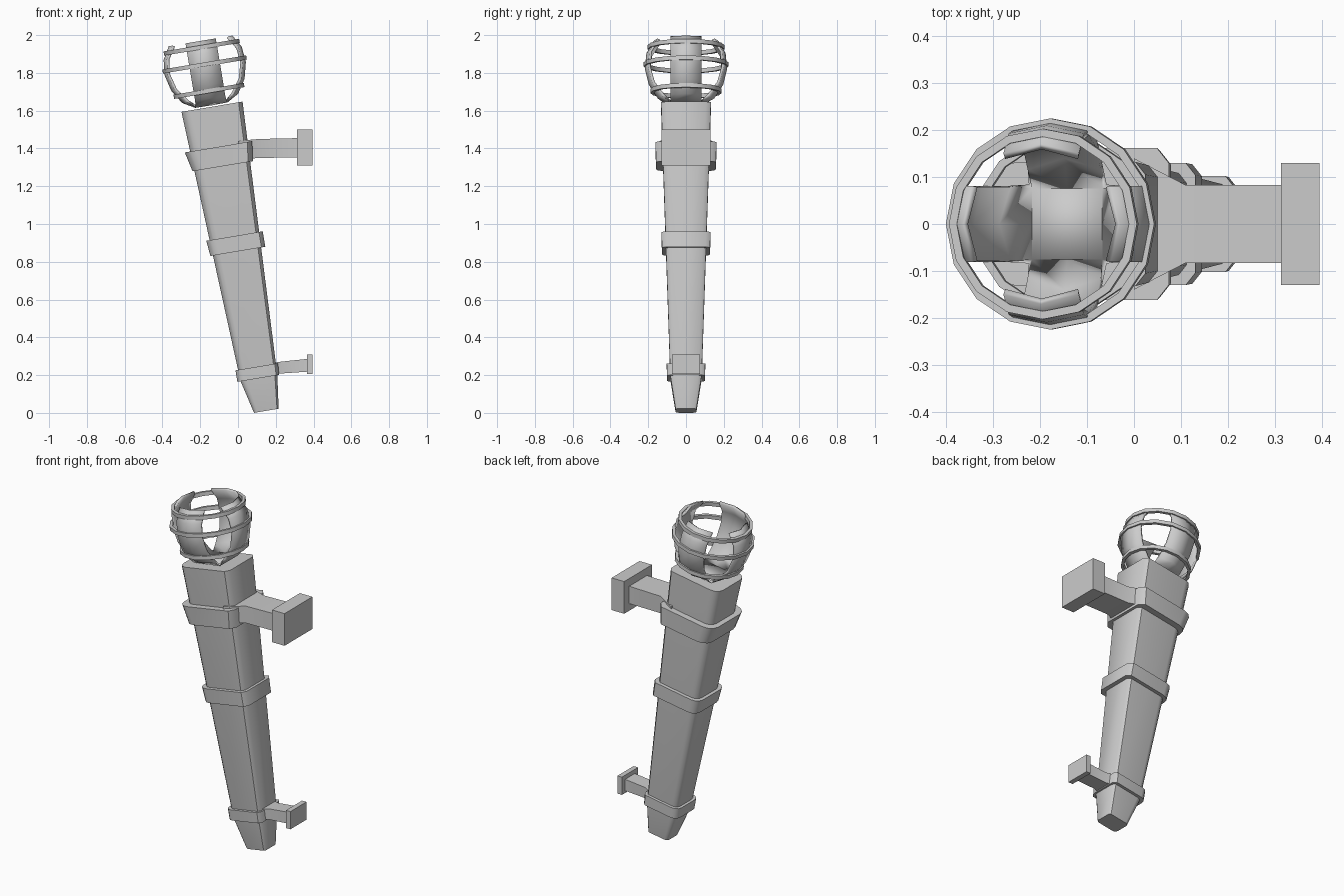
import bpy, bmesh, math
from mathutils import Vector

if "Cube" in bpy.data.objects:
    bpy.data.objects.remove(bpy.data.objects["Cube"])

TILT = math.radians(9.5)
BASE = Vector((0.148, 0, 0.011))


def finish(bm, name, tilted=True, smooth=True):
    bmesh.ops.remove_doubles(bm, verts=bm.verts, dist=1e-5)
    bmesh.ops.recalc_face_normals(bm, faces=bm.faces)
    mesh = bpy.data.meshes.new(name)
    bm.to_mesh(mesh)
    bm.free()
    ob = bpy.data.objects.new(name, mesh)
    bpy.context.collection.objects.link(ob)
    if tilted:
        ob.location = BASE
        ob.rotation_euler = (0, -TILT, 0)
    if smooth:
        bpy.ops.object.select_all(action='DESELECT')
        ob.select_set(True)
        bpy.context.view_layer.objects.active = ob
        bpy.ops.object.shade_smooth_by_angle(angle=math.radians(40))
    return ob


def loft(name, rings, tilted=True, closed=False):
    bm = bmesh.new()
    rows = [[bm.verts.new(p) for p in r] for r in rings]
    n = len(rows[0])
    pairs = list(zip(rows, rows[1:]))
    if closed:
        pairs.append((rows[-1], rows[0]))
    else:
        bm.faces.new(rows[0])
        bm.faces.new(rows[-1])
    for a, b in pairs:
        for i in range(n):
            j = (i + 1) % n
            bm.faces.new((a[i], a[j], b[j], b[i]))
    return finish(bm, name, tilted)


def section(h, xl, xr, y):
    # Small bevels toward the wall, rounder corners on the outer side
    r = 0.38 * y
    c = 0.2 * y
    half = [(xr, y - c), (xr - 0.8 * c, y), (xl + r, y)]
    half += [(xl + r * (1 - math.sin(a)), y - r * (1 - math.cos(a)))
             for a in (math.pi / 6, math.pi / 3, math.pi / 2)]
    return [(x, v, h) for x, v in half] + [(x, -v, h) for x, v in reversed(half)]


def rect(x, y, z0, z1):
    return [(x, -y, z0), (x, y, z0), (x, y, z1), (x, -y, z1)]


# Tapered shaft
loft("shaft", [section(0, -0.064, 0.068, 0.055),
               section(0.178, -0.107, 0.091, 0.083),
               section(1.635, -0.18, 0.148, 0.132)])

# Clamping bands
loft("upper_band", [section(1.315, -0.174, 0.15, 0.158),
                    section(1.42, -0.198, 0.163, 0.162)])
loft("middle_band", [section(0.857, -0.155, 0.14, 0.127),
                     section(0.94, -0.163, 0.14, 0.13)])
loft("lower_band", [section(0.176, -0.124, 0.1, 0.1),
                    section(0.238, -0.124, 0.104, 0.102)])

# Arms and wall plates
loft("upper_arm", [rect(0.0, 0.14, 1.34, 1.44), rect(0.11, 0.083, 1.35, 1.45),
                   rect(0.33, 0.083, 1.352, 1.455)], tilted=False)
loft("upper_wall_plate", [rect(0.313, 0.13, 1.31, 1.50),
                          rect(0.395, 0.13, 1.31, 1.50)], tilted=False)
loft("lower_arm", [rect(0.15, 0.08, 0.2, 0.26), rect(0.235, 0.045, 0.209, 0.272),
                   rect(0.38, 0.045, 0.219, 0.287)], tilted=False)
loft("lower_wall_plate", [rect(0.366, 0.075, 0.205, 0.31),
                          rect(0.395, 0.075, 0.205, 0.31)], tilted=False)

# Basket: four curved straps rising from a square floor
CX, W = -0.018, 0.08
profile = [(0.145, 1.685), (0.19, 1.755), (0.211, 1.84), (0.203, 1.92), (0.165, 1.985)]
bm = bmesh.new()
bm.faces.new([bm.verts.new((CX + sx * W, sy * W, 1.648))
              for sx, sy in ((-1, -1), (1, -1), (1, 1), (-1, 1))])
for k in range(4):
    c, s = round(math.cos(k * math.pi / 2)), round(math.sin(k * math.pi / 2))
    rows = [[(W, v, 1.648) for v in (-W, 0, W)]]
    rows += [[(math.sqrt(r * r - v * v), v, h) for v in (-W, 0, W)] for r, h in profile]
    grid = [[bm.verts.new((CX + x * c - y * s, x * s + y * c, z)) for x, y, z in row]
            for row in rows]
    for a, b in zip(grid, grid[1:]):
        for i in range(2):
            bm.faces.new((a[i], a[i + 1], b[i + 1], b[i]))
basket = finish(bm, "basket_straps")
mod = basket.modifiers.new("thickness", 'SOLIDIFY')
mod.thickness = 0.014
mod.offset = 0

# Basket hoops
for label, h, r in (("top", 1.955, 0.197), ("middle", 1.862, 0.219), ("bottom", 1.72, 0.183)):
    rings = []
    for i in range(16):
        a = 2 * math.pi * i / 16
        rings.append([(CX + (r + dr) * math.cos(a), (r + dr) * math.sin(a), h + dz)
                      for dr, dz in ((-0.011, -0.011), (0.006, -0.011),
                                     (0.006, 0.011), (-0.011, 0.011))])
    loft(label + "_hoop", rings, closed=True)
